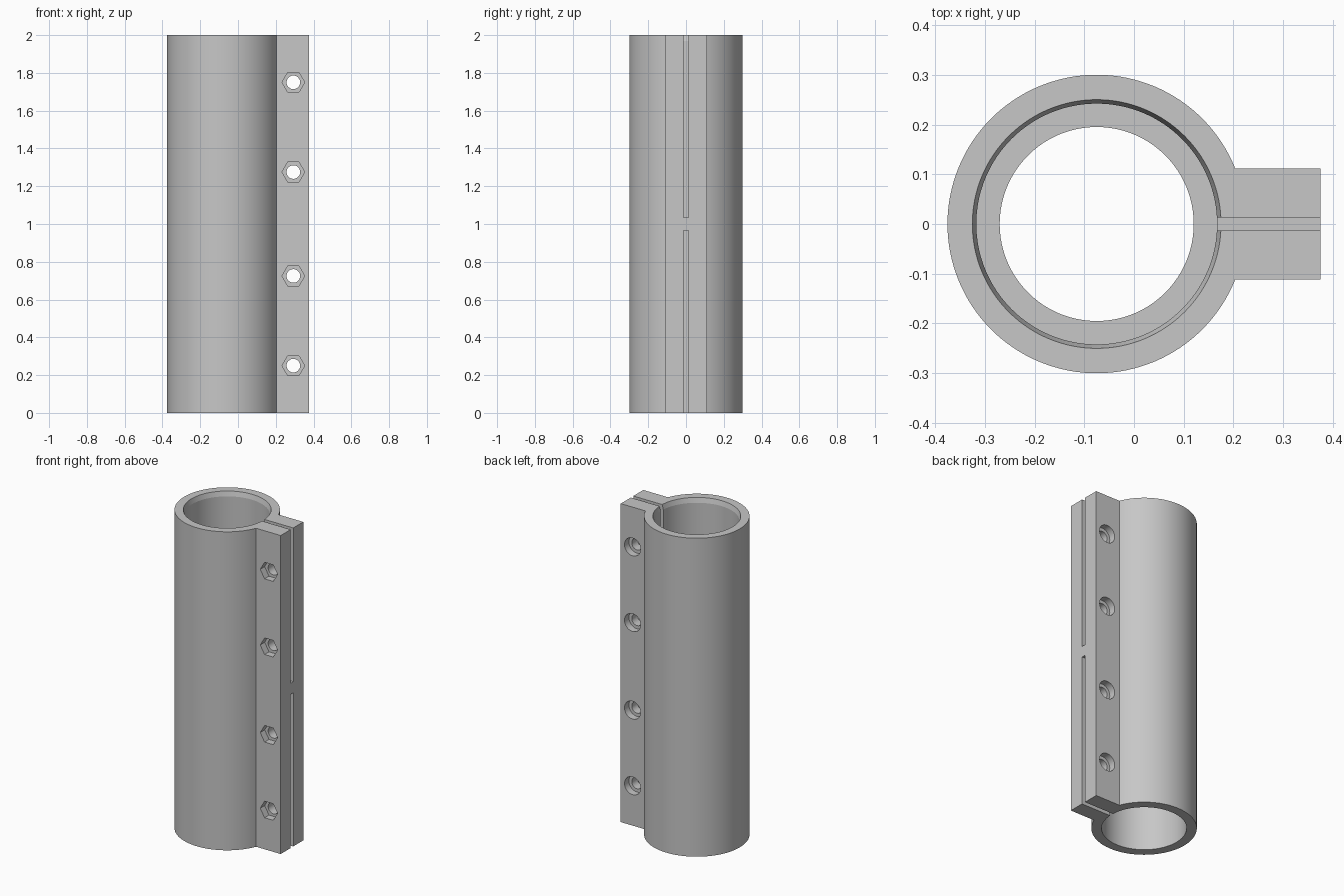
import bpy, bmesh, math
from mathutils import Matrix, Vector

cube = bpy.data.objects.get("Cube")
if cube:
    bpy.data.objects.remove(cube, do_unlink=True)

CX = -0.075            # tube axis
R_OUT, R_BORE, R_MOUTH, R_STOP = 0.30, 0.242, 0.25, 0.195
EAR_X, EAR_Y = 0.375, 0.112
BOLT_X = 0.293
BOLT_Z = (0.25, 0.725, 1.275, 1.75)

grey = bpy.data.materials.new("plain grey")
grey.use_nodes = True
colour = (0.57, 0.57, 0.57, 1)
grey.diffuse_color = colour
grey.node_tree.nodes["Principled BSDF"].inputs["Base Color"].default_value = colour


def make_object(name, bm):
    bmesh.ops.recalc_face_normals(bm, faces=bm.faces)
    mesh = bpy.data.meshes.new(name)
    bm.to_mesh(mesh)
    bm.free()
    mesh.materials.append(grey)
    ob = bpy.data.objects.new(name, mesh)
    bpy.context.collection.objects.link(ob)
    return ob


def cylinder(name, r1, r2, start, end, sides):
    """Cylinder or cone between two points."""
    a, b = Vector(start), Vector(end)
    turn = (b - a).to_track_quat('Z', 'Y').to_matrix().to_4x4()
    bm = bmesh.new()
    bmesh.ops.create_cone(bm, cap_ends=True, segments=sides, radius1=r1, radius2=r2,
                          depth=(b - a).length,
                          matrix=Matrix.Translation((a + b) / 2) @ turn)
    return make_object(name, bm)


def box(name, lo, hi):
    lo, hi = Vector(lo), Vector(hi)
    bm = bmesh.new()
    bmesh.ops.create_cube(bm, size=1, matrix=Matrix.Translation((lo + hi) / 2)
                          @ Matrix.Diagonal((*(hi - lo), 1)))
    return make_object(name, bm)


def lathe(name, profile, sides=128):
    """Closed solid of revolution about the tube axis from (radius, z) points."""
    bm = bmesh.new()
    rings = [[bm.verts.new((CX + r * math.cos(t), r * math.sin(t), z))
              for t in (2 * math.pi * i / sides for i in range(sides))] for r, z in profile]
    for low, high in zip(rings, rings[1:]):
        for i in range(sides):
            j = (i + 1) % sides
            bm.faces.new((low[i], low[j], high[j], high[i]))
    bm.faces.new(rings[0][::-1])
    bm.faces.new(rings[-1])
    return make_object(name, bm)


# Body: round tube and clamping ear as one extruded keyhole outline
a0 = math.asin(EAR_Y / R_OUT)
steps = 112
outline = [(EAR_X, -EAR_Y), (EAR_X, EAR_Y)]
for i in range(steps + 1):
    t = a0 + (2 * math.pi - 2 * a0) * i / steps
    outline.append((CX + R_OUT * math.cos(t), R_OUT * math.sin(t)))
bm = bmesh.new()
base = bm.faces.new([bm.verts.new((x, y, 0)) for x, y in outline])
top = bmesh.ops.extrude_face_region(bm, geom=[base])["geom"]
bmesh.ops.translate(bm, vec=(0, 0, 2), verts=[v for v in top if isinstance(v, bmesh.types.BMVert)])
body = make_object("clamp_tube", bm)

# Bores from both ends, leaving a stop ring halfway; the top mouth flares slightly
flare = (R_MOUTH - R_BORE) / 0.03
cutters = [
    lathe("upper_bore", [(R_BORE, 1.03), (R_BORE, 1.97), (R_MOUTH + 0.02 * flare, 2.02)]),
    lathe("lower_bore", [(R_BORE, -0.02), (R_BORE, 0.97)]),
    lathe("stop_opening", [(R_STOP, 0.9), (R_STOP, 1.1)]),
    # Slits through the ear, separated by a short bridge
    box("upper_slit", (0.10, -0.013, 1.035), (0.45, 0.013, 2.05)),
    box("lower_slit", (0.10, -0.013, -0.05), (0.45, 0.013, 0.965)),
]

# Bolt holes with a hexagonal nut pocket in front and a round head pocket behind
for z in BOLT_Z:
    cutters.append(cylinder("bolt_hole", 0.036, 0.036, (BOLT_X, -0.2, z), (BOLT_X, 0.2, z), 32))
    cutters.append(cylinder("head_pocket", 0.056, 0.056, (BOLT_X, 0.068, z), (BOLT_X, 0.2, z), 40))
    bm = bmesh.new()
    ring = [bm.verts.new((BOLT_X + 0.06 * math.cos(math.pi * k / 3), -0.2,
                          z + 0.06 * math.sin(math.pi * k / 3))) for k in range(6)]
    hexagon = bm.faces.new(ring)
    moved = bmesh.ops.extrude_face_region(bm, geom=[hexagon])["geom"]
    bmesh.ops.translate(bm, vec=(0, 0.132, 0),
                        verts=[v for v in moved if isinstance(v, bmesh.types.BMVert)])
    cutters.append(make_object("nut_pocket", bm))

for cutter in cutters:
    cutter.hide_render = True
    mod = body.modifiers.new(cutter.name, 'BOOLEAN')
    mod.operation = 'DIFFERENCE'
    mod.solver = 'EXACT'
    mod.object = cutter

# Bake the cuts and drop the cutters
bpy.context.view_layer.update()
graph = bpy.context.evaluated_depsgraph_get()
cut_mesh = bpy.data.meshes.new_from_object(body.evaluated_get(graph))
body.modifiers.clear()
body.data = cut_mesh
for cutter in cutters:
    bpy.data.objects.remove(cutter, do_unlink=True)
cut_mesh.materials.clear()
cut_mesh.materials.append(grey)
for p in cut_mesh.polygons:
    p.material_index = 0

# Smooth the round walls, keep the edges crisp
bpy.ops.object.select_all(action='DESELECT')
body.select_set(True)
bpy.context.view_layer.objects.active = body
bpy.ops.object.shade_smooth_by_angle(angle=math.radians(14))
